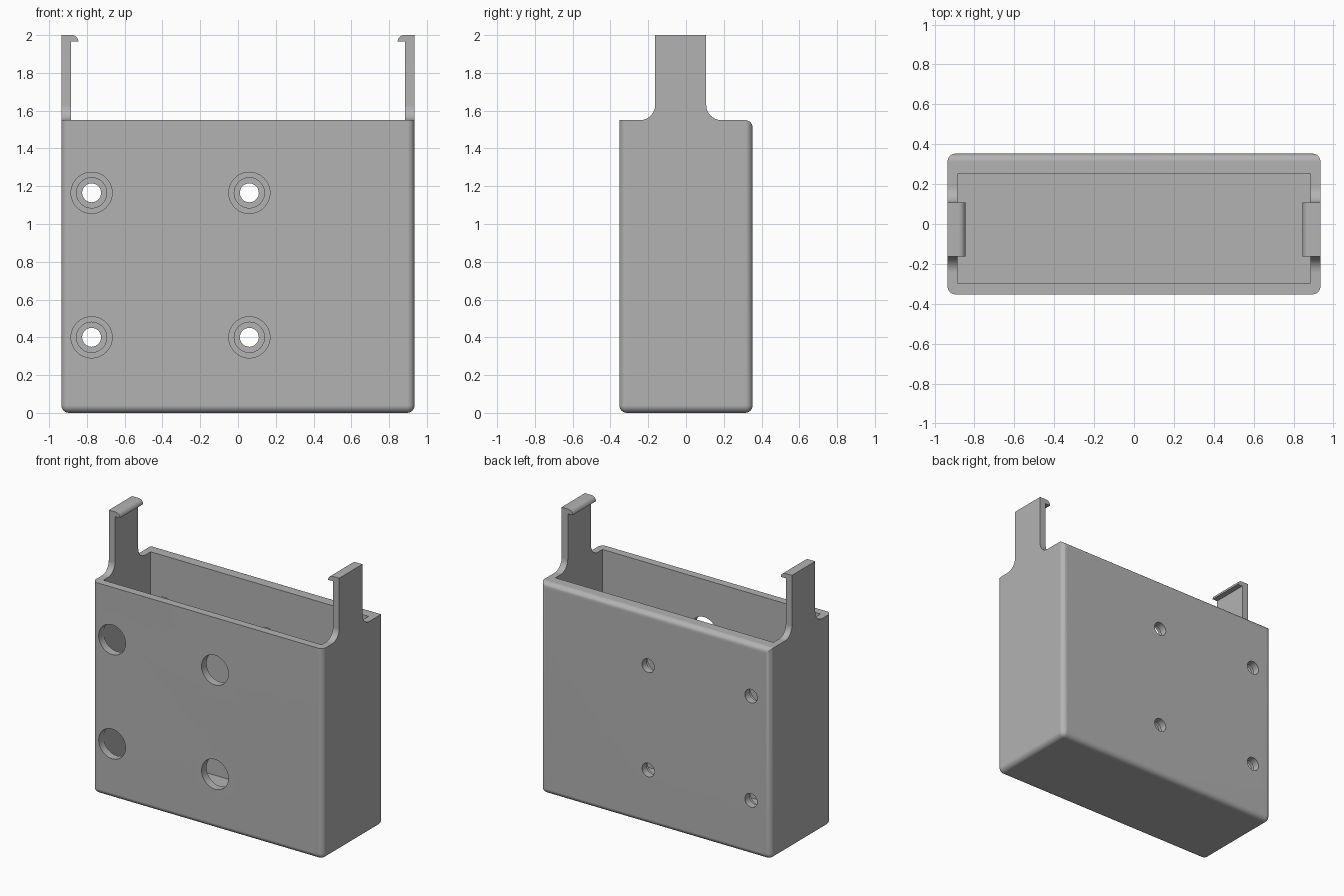
import bpy, bmesh, math
from mathutils import Vector

if "Cube" in bpy.data.objects:
    bpy.data.objects.remove(bpy.data.objects["Cube"])

grey = bpy.data.materials.new("plain grey")
grey.diffuse_color = (0.45, 0.45, 0.45, 1)
grey.use_nodes = True
grey.node_tree.nodes["Principled BSDF"].inputs["Base Color"].default_value = grey.diffuse_color


def make_object(name, bm):
    bmesh.ops.recalc_face_normals(bm, faces=bm.faces[:])
    mesh = bpy.data.meshes.new(name)
    bm.to_mesh(mesh)
    bm.free()
    mesh.materials.append(grey)
    ob = bpy.data.objects.new(name, mesh)
    bpy.context.collection.objects.link(ob)
    return ob


def prism(name, points, direction):
    """Extrude a closed outline of 3D points along a direction."""
    bm = bmesh.new()
    face = bm.faces.new([bm.verts.new(p) for p in points])
    ext = bmesh.ops.extrude_face_region(bm, geom=[face])
    moved = [g for g in ext["geom"] if isinstance(g, bmesh.types.BMVert)]
    bmesh.ops.translate(bm, verts=moved, vec=Vector(direction))
    return make_object(name, bm)


def arc(cx, cz, r, start, end, n=8):
    return [(cx + r * math.cos(math.radians(start + (end - start) * i / n)),
             cz + r * math.sin(math.radians(start + (end - start) * i / n)))
            for i in range(n + 1)]


def cylinder_y(name, x, z, r, y0, y1):
    ring = [(x + a, y0, z + b) for a, b in arc(0, 0, r, 0, 360, 48)[:-1]]
    return prism(name, ring, (0, y1 - y0, 0))


def boolean(ob, cutter, operation):
    mod = ob.modifiers.new("cut", "BOOLEAN")
    mod.operation, mod.solver, mod.object = operation, "EXACT", cutter
    bpy.context.view_layer.objects.active = ob
    bpy.ops.object.modifier_apply(modifier=mod.name)
    bpy.data.objects.remove(cutter, do_unlink=True)


X, Y, TOP, RIM, R = 0.935, 0.353, 2.0, 1.55, 0.04

# Outer block, rounded on its upright and bottom edges
bm = bmesh.new()
bmesh.ops.create_cube(bm, size=1)
for v in bm.verts:
    v.co = Vector((v.co.x * 2 * X, v.co.y * 2 * Y, (v.co.z + 0.5) * TOP))
edges = [e for e in bm.edges if min(v.co.z for v in e.verts) < 0.01]
bmesh.ops.bevel(bm, geom=edges, offset=R, segments=6, profile=0.5, affect="EDGES")
body = make_object("box_with_clip_arms", bm)

# Side outline: low rim, rounded back lip and clip arms with filleted roots
F, ARM0, ARM1 = 0.08, -0.163, 0.107
side = [(-0.5, -0.1), (0.5, -0.1), (0.5, RIM - R), (Y, RIM - R)]
side += arc(Y - R, RIM - R, R, 0, 90)[1:]
side += arc(ARM1 + F, RIM + F, F, 270, 180)
side += [(ARM1, 2.1), (ARM0, 2.1)]
side += arc(ARM0 - F, RIM + F, F, 0, -90)
side += [(-0.5, RIM)]
boolean(body, prism("side_outline", [(-1.2, y, z) for y, z in side], (2.4, 0, 0)), "INTERSECT")

# Hollow inside, whose outline leaves an inward hook on top of each arm
H = 0.035
half = [(0.885, 0.05), (0.885, 1.965), (0.845, 1.965)]
half += arc(0.845 + H, 1.965, H, 180, 90)[1:]
half += [(0.845 + H, 2.1)]
outline = half + [(-x, z) for x, z in reversed(half)]
boolean(body, prism("hollow", [(x, -0.295, z) for x, z in outline], (0, 0.545, 0)), "DIFFERENCE")

# Screw holes: wide access hole in front, counterbored hole in the back wall
for x in (-0.775, 0.06):
    for z in (0.4, 1.165):
        for r, y0, y1 in ((0.109, -0.5, -0.25), (0.08, 0.2, 0.30), (0.05, 0.22, 0.5)):
            boolean(body, cylinder_y("hole", x, z, r, y0, y1), "DIFFERENCE")

# Smooth rounds, flat walls
bpy.ops.object.select_all(action="DESELECT")
body.select_set(True)
bpy.context.view_layer.objects.active = body
bpy.ops.object.shade_smooth_by_angle(angle=math.radians(30))
weighted = body.modifiers.new("flat walls", "WEIGHTED_NORMAL")
weighted.keep_sharp = True
